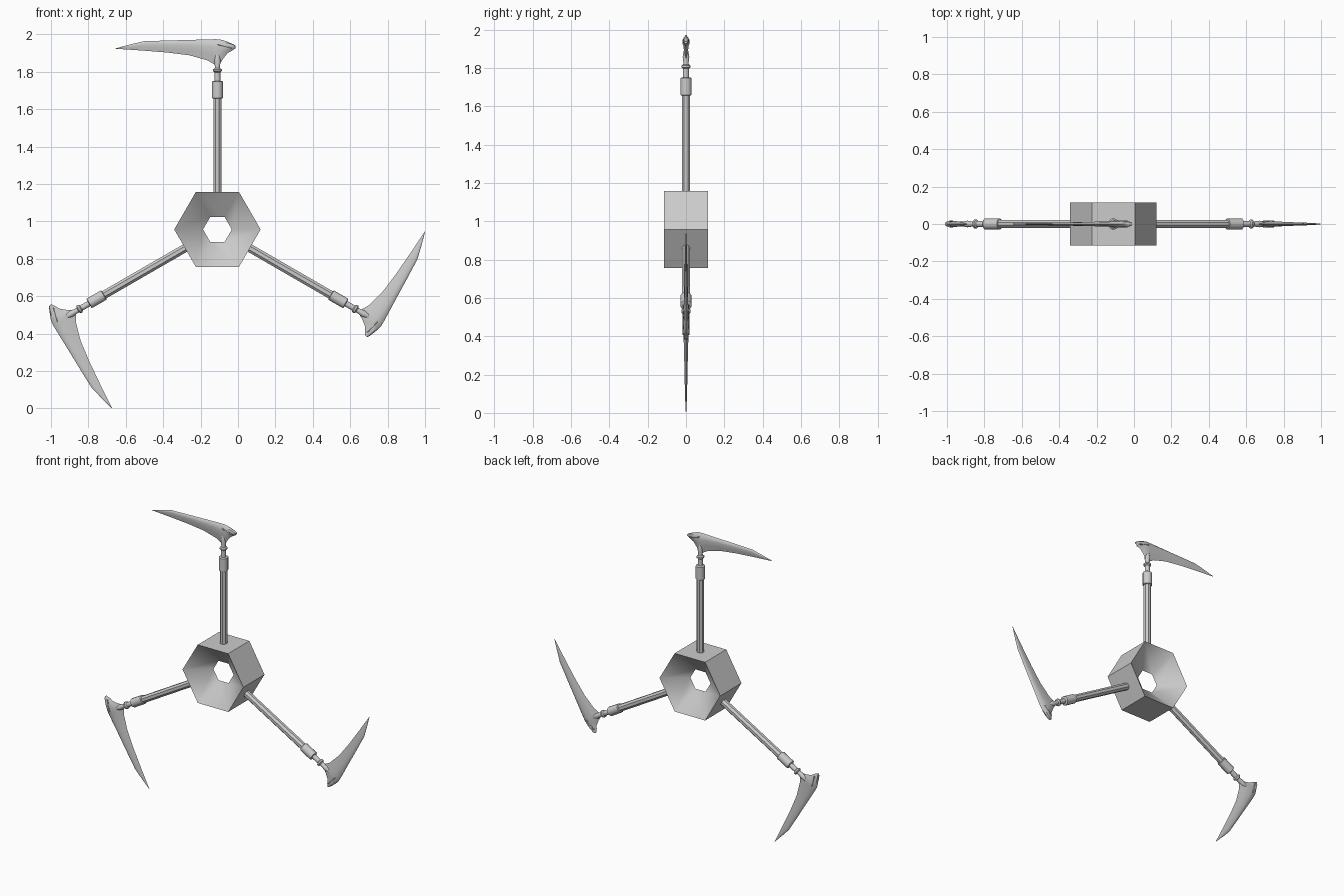
import bpy, bmesh, math
from mathutils import Matrix

if "Cube" in bpy.data.objects:
    bpy.data.objects.remove(bpy.data.objects["Cube"])

CENTRE = (-0.11, 0, 0.957)


def finish(name, bm, turn=0.0, smooth=40):
    bmesh.ops.recalc_face_normals(bm, faces=bm.faces)
    me = bpy.data.meshes.new(name)
    bm.to_mesh(me)
    bm.free()
    ob = bpy.data.objects.new(name, me)
    bpy.context.collection.objects.link(ob)
    ob.matrix_world = Matrix.Translation(CENTRE) @ Matrix.Rotation(turn, 4, 'Y')
    bpy.ops.object.select_all(action='DESELECT')
    ob.select_set(True)
    bpy.context.view_layer.objects.active = ob
    bpy.ops.object.shade_smooth_by_angle(angle=math.radians(smooth))
    return ob


def loft(bm, rings, closed=False, caps=True):
    vs = [[bm.verts.new(p) for p in r] for r in rings]
    pairs = list(zip(vs, vs[1:]))
    if closed:
        pairs.append((vs[-1], vs[0]))
    for a, b in pairs:
        for i in range(len(a)):
            j = (i + 1) % len(a)
            bm.faces.new((a[i], a[j], b[j], b[i]))
    if caps and not closed:
        bm.faces.new(vs[0])
        bm.faces.new(vs[-1])


def lathe(profile, sides):
    # rings around the local z axis
    return [[(r * math.cos((i + .5) * math.tau / sides),
              r * math.sin((i + .5) * math.tau / sides), z) for i in range(sides)]
            for r, z in profile]


# hexagonal hub: flat outside, funnels from both faces to a small hole
bm = bmesh.new()
hexa = [(math.cos(i * math.pi / 3), math.sin(i * math.pi / 3)) for i in range(6)]
loft(bm, [[(r * c, y, r * s) for c, s in hexa]
          for r, y in ((0.231, -0.115), (0.231, 0.115), (0.077, 0))], closed=True)
finish("hub", bm, smooth=48)

# blade stations: distance along, inner edge, outer edge, half thickness
STATIONS = [
    (0.097, 0.969, 0.982, 0.009), (0.085, 0.960, 0.990, 0.013),
    (0.054, 0.942, 1.003, 0.015), (0.030, 0.912, 1.012, 0.015),
    (0.010, 0.878, 1.016, 0.016), (-0.010, 0.878, 1.017, 0.015),
    (-0.053, 0.904, 1.016, 0.013), (-0.150, 0.931, 1.013, 0.011),
    (-0.270, 0.946, 1.010, 0.008), (-0.396, 0.956, 1.006, 0.006),
    (-0.470, 0.961, 0.988, 0.004), (-0.544, 0.966, 0.968, 0.001)]


def section(u, lo, hi, t):
    # thick rounded spine outside, thin cutting edge inside
    h = hi - lo
    half = [(0.6, 0.35), (1.0, 0.68), (0.75, 0.9)]
    right = [(u, t * a, lo + h * b) for a, b in half]
    left = [(u, -t * a, lo + h * b) for a, b in reversed(half)]
    return [(u, 0, lo)] + right + [(u, 0, hi)] + left


for n, side in enumerate(("top", "right", "left")):
    turn = n * math.tau / 3

    # arm rod
    bm = bmesh.new()
    loft(bm, lathe([(0.024, 0.19), (0.024, 0.71)], 8))
    finish(side + "_arm", bm, turn)

    # collar with bevelled rims
    bm = bmesh.new()
    loft(bm, lathe([(0.025, 0.700), (0.030, 0.703), (0.030, 0.790), (0.026, 0.793)], 12))
    finish(side + "_collar", bm, turn)

    # neck, ring and flared blade socket
    bm = bmesh.new()
    loft(bm, lathe([(0.016, 0.785), (0.016, 0.840), (0.024, 0.846), (0.024, 0.856),
                    (0.015, 0.862), (0.014, 0.872), (0.018, 0.900), (0.014, 0.925),
                    (0.004, 0.965)], 12))
    finish(side + "_neck", bm, turn)

    # curved blade
    bm = bmesh.new()
    loft(bm, [section(*s) for s in STATIONS])
    finish(side + "_blade", bm, turn)

    # thin ridges on both blade faces: heel ridge
    bm = bmesh.new()
    for y in (-0.0135, 0.0135):
        loft(bm, [[(x, y + 0.004 * math.cos(a), z + 0.004 * math.sin(a))
                   for a in (k * math.tau / 6 for k in range(6))]
                  for x, z in ((0.075, 0.968), (0.000, 0.990))])
    finish(side + "_heel_ridge", bm, turn)
